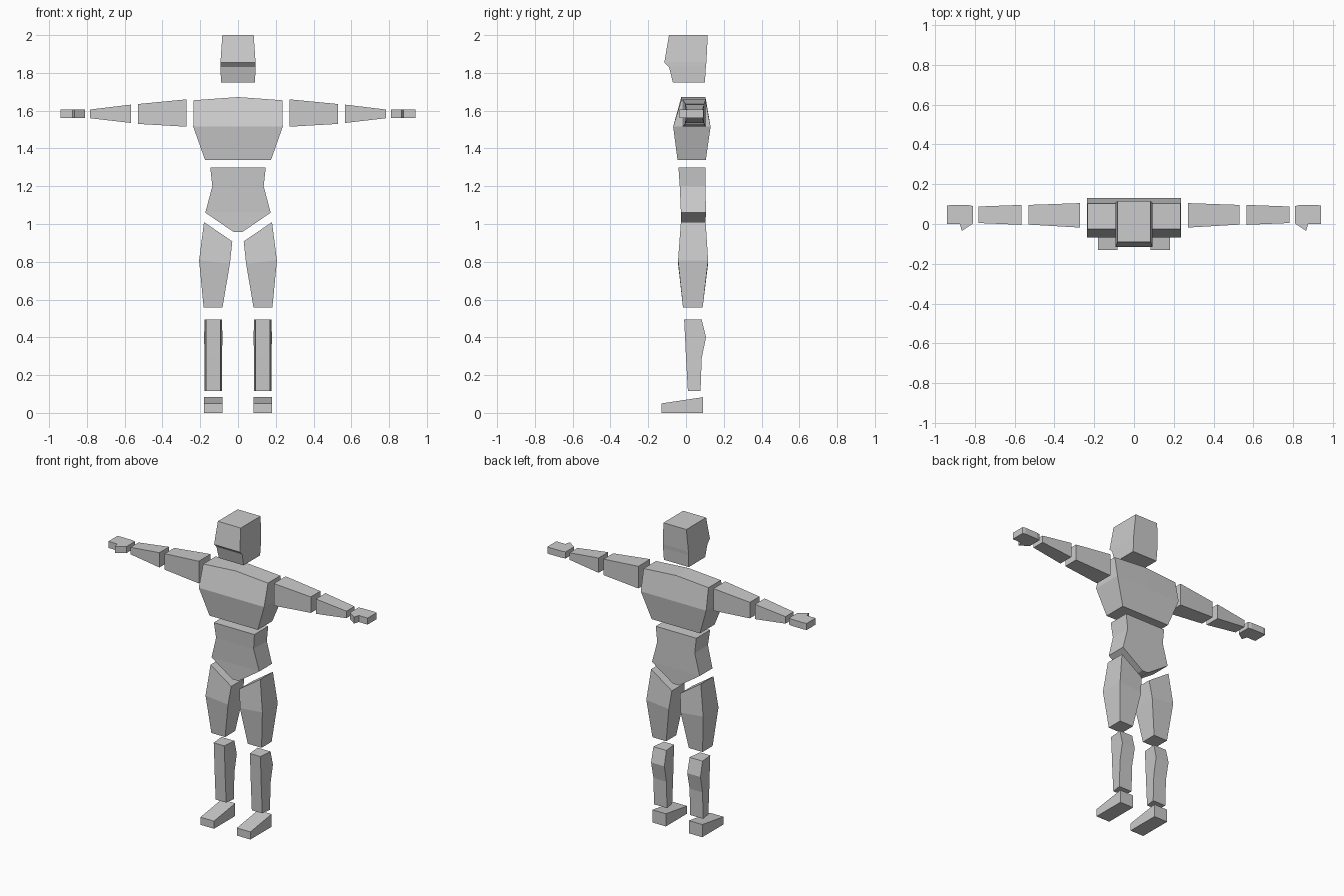
import bpy, bmesh

if "Cube" in bpy.data.objects:
    bpy.data.objects.remove(bpy.data.objects["Cube"])


def loft(name, rings, mirror=False):
    """Skin a stack of equal-length rings and cap both ends."""
    bm = bmesh.new()
    rows = [[bm.verts.new(p) for p in ring] for ring in rings]
    n = len(rows[0])
    for a, b in zip(rows, rows[1:]):
        for i in range(n):
            j = (i + 1) % n
            bm.faces.new((a[i], a[j], b[j], b[i]))
    for row in (rows[0], rows[-1]):
        if n == 6:  # crease the cap along its centre line
            bm.faces.new((row[0], row[1], row[4], row[5]))
            bm.faces.new((row[1], row[2], row[3], row[4]))
        else:
            bm.faces.new(row)
    bmesh.ops.recalc_face_normals(bm, faces=bm.faces)
    mesh = bpy.data.meshes.new(name)
    bm.to_mesh(mesh)
    bm.free()
    obj = bpy.data.objects.new(name, mesh)
    bpy.context.collection.objects.link(obj)
    if mirror:
        obj.modifiers.new("Mirror", 'MIRROR')
    return obj


def level(z, w, y0, y1, cx=0, back=None):
    """Horizontal rectangle; back gives a different half width at the rear."""
    b = w if back is None else back
    return [(cx - w, y0, z), (cx + w, y0, z), (cx + b, y1, z), (cx - b, y1, z)]


def slant(xo, zo, xi, zi, y0, y1):
    """Rectangle tilted from an outer to an inner edge."""
    return [(xo, y0, zo), (xi, y0, zi), (xi, y1, zi), (xo, y1, zo)]


def upright(x, y0, y1, z0, z1):
    """Rectangle across an arm."""
    return [(x, y0, z0), (x, y1, z0), (x, y1, z1), (x, y0, z1)]


def ridge(z, zc, w, y0, y1):
    """Six-point ring with its own centre height."""
    return [(-w, y0, z), (0, y0, zc), (w, y0, z), (w, y1, z), (0, y1, zc), (-w, y1, z)]


# Head with brow overhang
loft("head", [level(1.75, .09, -.07, .10), level(1.83, .093, -.09, .105),
              level(1.855, .093, -.115, .108), level(2.0, .083, -.09, .115)])

# Torso
loft("chest", [ridge(1.34, 1.34, .175, -.045, .105),
               ridge(1.515, 1.515, .237, -.068, .13),
               ridge(1.655, 1.672, .235, -.025, .103)])
loft("pelvis", [level(.957, .022, -.027, .103), level(1.06, .173, -.027, .105),
                level(1.20, .136, -.033, .104), level(1.30, .147, -.04, .103)])

# Legs
loft("thighs", [slant(.18, 1.01, .03, .908, -.027, .104),
                slant(.206, .807, .043, .79, -.042, .117),
                slant(.182, .558, .082, .558, -.016, .088)], True)
loft("shins", [level(.115, .038, .01, .077, .131, .047),
               level(.29, .038, .0, .083, .131, .047),
               level(.40, .038, -.005, .106, .131, .048),
               level(.495, .038, -.01, .083, .131, .047)], True)
foot = [(-.13, 0), (.09, 0), (.09, .083), (-.13, .05)]
loft("feet", [[(x, y, z) for y, z in foot] for x in (.083, .181)], True)

# Arms
loft("upper_arms", [upright(.272, -.018, .105, 1.515, 1.66),
                    upright(.53, -.003, .096, 1.53, 1.635)], True)
loft("forearms", [upright(.567, -.004, .096, 1.535, 1.632),
                  upright(.783, .005, .088, 1.56, 1.606)], True)

# Hands with a pointed thumb
hand = [(.81, .09), (.83, .095), (.92, .096), (.94, .092), (.94, 0),
        (.876, 0), (.866, -.035), (.81, .003)]
loft("hands", [[(x, y, z) for x, y in hand] for z in (1.562, 1.605)], True)
